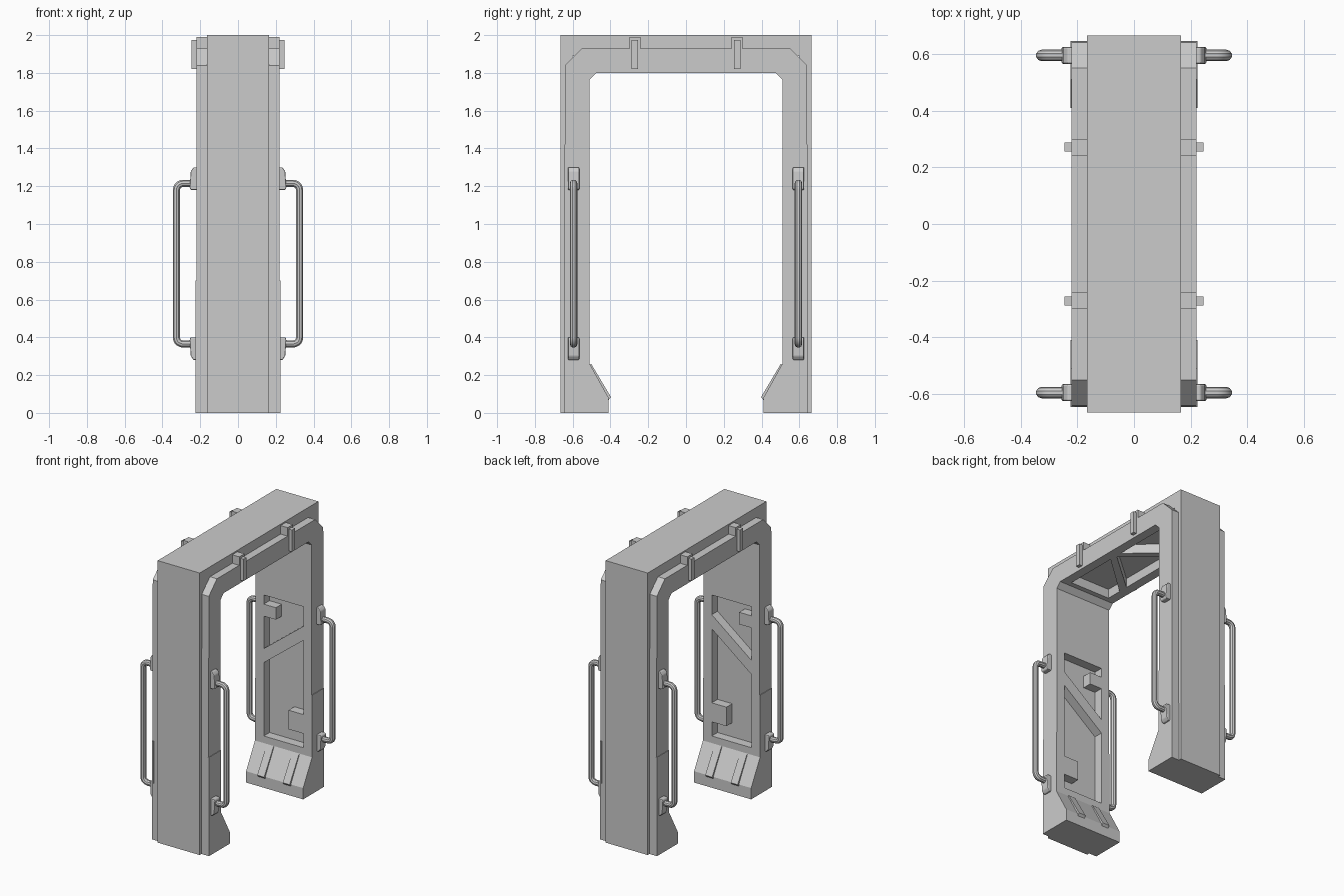
import bpy, bmesh, math
from mathutils import Vector

if "Cube" in bpy.data.objects:
    bpy.data.objects.remove(bpy.data.objects["Cube"])

PLACE = {'x': lambda u, v, t: (t, u, v),
         'y': lambda u, v, t: (u, t, v),
         'z': lambda u, v, t: (u, v, t)}


def prism(name, pts, axis, lo, hi, bevel=0):
    """Extrude a 2D profile along an axis from lo to hi."""
    bm = bmesh.new()
    face = bm.faces.new([bm.verts.new(PLACE[axis](u, v, lo)) for u, v in pts])
    ext = bmesh.ops.extrude_face_region(bm, geom=[face])
    step = Vector(PLACE[axis](0, 0, hi - lo))
    for e in ext['geom']:
        if isinstance(e, bmesh.types.BMVert):
            e.co += step
    bmesh.ops.recalc_face_normals(bm, faces=bm.faces)
    me = bpy.data.meshes.new(name)
    bm.to_mesh(me)
    bm.free()
    ob = bpy.data.objects.new(name, me)
    bpy.context.collection.objects.link(ob)
    if bevel:
        mod = ob.modifiers.new('bevel', 'BEVEL')
        mod.width, mod.segments = bevel, 2
    return ob


def rect(u0, u1, v0, v1):
    return [(u0, v0), (u1, v0), (u1, v1), (u0, v1)]


def box(name, x0, x1, y0, y1, z0, z1):
    return prism(name, rect(x0, x1, y0, y1), 'z', z0, z1)


def arch(half):
    """Complete a +y half outline by mirroring it to -y."""
    return half + [(-y, z) for y, z in reversed(half)]


def cut(target, cutter):
    cutter.hide_render = True
    mod = target.modifiers.new('recess', 'BOOLEAN')
    mod.operation, mod.solver, mod.object = 'DIFFERENCE', 'EXACT', cutter
    bpy.context.view_layer.objects.active = target
    bpy.ops.object.modifier_apply(modifier=mod.name)
    bpy.data.objects.remove(cutter)


WALL, FLOOR, RX = 0.51, 0.575, 0.155
CEIL, CEIL_IN = 1.80, 1.865

# Outer shell and wider inner frame with splayed feet
outer = [(0.665, 2.0), (0.665, 0), (0.60, 0), (0.60, 1.89)]
prism('outer_shell', arch(outer), 'x', -0.165, 0.165)
inner = [(0.55, 1.93), (0.641, 1.84), (0.645, 0), (0.41, 0), (0.41, 0.08),
         (WALL, 0.26), (WALL, 1.765), (0.475, CEIL)]
frame = prism('inner_frame', arch(inner), 'x', -0.22, 0.22)

# Recess under the lintel with a V brace
cut(frame, box('lintel_cutter', -RX, RX, -0.44, 0.44, 1.7, CEIL_IN))
for s in (-1, 1):
    prism('lintel_brace', [(RX, -0.01 * s), (RX, 0.05 * s), (-RX, 0.33 * s), (-RX, 0.26 * s)],
          'z', CEIL, CEIL_IN + 0.01)

for s in (-1, 1):
    # Recessed leg panels, diagonal brace and blocks
    cut(frame, box('leg_cutter', -RX, RX, *sorted((s * 0.45, s * FLOOR)), 0.31, 1.31))
    prism('leg_brace', [(-RX, 0.83), (RX, 1.07), (RX, 1.17), (-RX, 0.93)],
          'y', s * WALL, s * (FLOOR + 0.01))
    box('lower_block', 0.04, RX, s * WALL, s * (FLOOR + 0.01), 0.41, 0.545)
    box('upper_block', -RX, -0.06, s * WALL, s * (FLOOR + 0.01), 1.16, 1.245)

    # Ribs on the sloped feet
    for x in (-0.1, 0.1):
        rib = [(0.515, 0.25), (0.502, 0.260), (0.397, 0.083), (0.41, 0.068)]
        prism('foot_rib', [(s * y, z) for y, z in rib], 'x', x - 0.027, x + 0.027)

    for sx in (-1, 1):
        # Foot side plates, barely proud of the frame
        plate = [(0.645, 0), (0.41, 0), (0.41, 0.08), (WALL, 0.26), (WALL, 0.70), (0.645, 0.70)]
        prism('leg_plate', [(s * y, z) for y, z in plate], 'x', sx * 0.21, sx * 0.224)

        # Lintel clips
        box('clip_block', sx * 0.16, sx * 0.22, s * 0.242, s * 0.30, 1.92, 1.99)
        box('clip_strap', sx * 0.21, sx * 0.245, s * 0.255, s * 0.288, 1.82, 1.975)

        # Handle mounts, the lower one flipped
        mount = [(0.21, 1.18), (0.25, 1.18), (0.256, 1.19), (0.25, 1.28), (0.235, 1.30), (0.21, 1.30)]
        for flip in (False, True):
            prism('handle_mount', [(sx * x, 1.58 - z if flip else z) for x, z in mount],
                  'y', s * 0.595 - 0.03, s * 0.595 + 0.03, 0.006)

        # Bent tube handle
        r, path = 0.035, [(0.235, 1.215)]
        for cz, start in ((1.215 - r, 90), (0.365 + r, 0)):
            for i in range(6):
                a = math.radians(start - 18 * i)
                path.append((0.326 - r + r * math.cos(a), cz + r * math.sin(a)))
        path.append((0.235, 0.365))
        cu = bpy.data.curves.new('handle', 'CURVE')
        cu.dimensions, cu.bevel_depth, cu.bevel_resolution = '3D', 0.02, 3
        cu.use_fill_caps = True
        sp = cu.splines.new('POLY')
        sp.points.add(len(path) - 1)
        for p, (x, z) in zip(sp.points, path):
            p.co = (sx * x, s * 0.595, z, 1)
        handle = bpy.data.objects.new('handle', cu)
        bpy.context.collection.objects.link(handle)
        bpy.ops.object.select_all(action='DESELECT')
        handle.select_set(True)
        bpy.context.view_layer.objects.active = handle
        bpy.ops.object.convert(target='MESH')
        bpy.ops.object.shade_smooth_by_angle()
